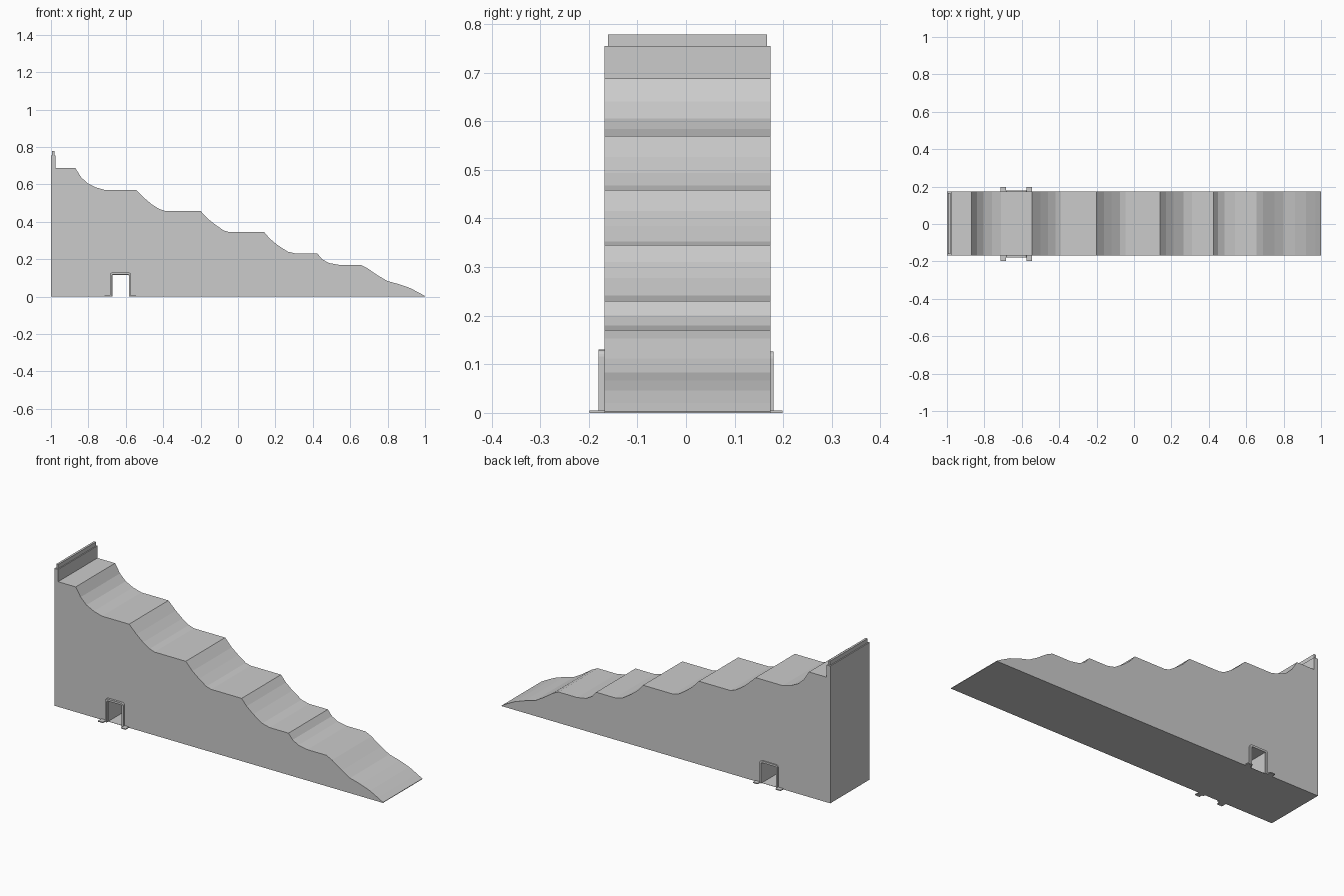
import bpy, bmesh, math

if "Cube" in bpy.data.objects:
    bpy.data.objects.remove(bpy.data.objects["Cube"])

FRONT, BACK = -0.168, 0.174


def prism(name, outline, y0, y1):
    """Extrude an (x, z) outline along y."""
    bm = bmesh.new()
    face = bm.faces.new([bm.verts.new((x, y0, z)) for x, z in outline])
    new = bmesh.ops.extrude_face_region(bm, geom=[face])["geom"]
    bmesh.ops.translate(bm, vec=(0, y1 - y0, 0),
                        verts=[v for v in new if isinstance(v, bmesh.types.BMVert)])
    bmesh.ops.recalc_face_normals(bm, faces=bm.faces)
    mesh = bpy.data.meshes.new(name)
    bm.to_mesh(mesh)
    bm.free()
    obj = bpy.data.objects.new(name, mesh)
    bpy.context.collection.objects.link(obj)
    return obj


def box(name, x0, x1, y0, y1, z0, z1):
    return prism(name, [(x0, z0), (x1, z0), (x1, z1), (x0, z1)], y0, y1)


def arch(x0, x1, top, r):
    """Open path up, over rounded corners and down again."""
    pts = [(x0, 0)]
    for cx, start in ((x0 + r, 180), (x1 - r, 90)):
        for i in range(5):
            a = math.radians(start - 22.5 * i)
            pts.append((cx + r * math.cos(a), top - r + r * math.sin(a)))
    return pts + [(x1, 0)]


# Stepped slope with the back wall at the high end
slope = [(-1, 0), (-1, .755), (-.977, .755), (-.977, .688), (-.87, .688),
         (-.84, .64), (-.805, .606), (-.76, .584), (-.71, .57), (-.545, .57),
         (-.50, .526), (-.46, .493), (-.42, .468), (-.39, .458), (-.2, .458),
         (-.16, .415), (-.12, .384), (-.075, .353), (-.045, .345), (.14, .345),
         (.17, .31), (.21, .277), (.265, .241), (.31, .23), (.425, .23),
         (.45, .2), (.485, .18), (.54, .17), (.655, .17), (.69, .153),
         (.75, .112), (.80, .083), (.86, .067), (.92, .046), (.97, .02),
         (1, .003), (1, 0)]
body = prism("slope_body", slope, FRONT, BACK)

# Tunnel through the body, closed underneath
cutter = box("tunnel_cutter", -.672, -.583, -.3, .3, .001, .118)
cutter.hide_render = True
cutter.hide_set(True)
cut = body.modifiers.new("tunnel", "BOOLEAN")
cut.operation = "DIFFERENCE"
cut.solver = "EXACT"
cut.object = cutter

# Narrow rail on top of the back wall
box("wall_rail", -.994, -.982, -.16, .167, .755, .778)

# Tunnel frames and their feet on both sides
for side, wall, face, foot, top in (("front", FRONT, -.18, -.198, .13),
                                    ("back", BACK, .18, .198, .126)):
    outer = arch(-.684, -.572, top, .014)
    inner = arch(-.673, -.583, top - .011, .004)
    prism(side + "_tunnel_frame", outer + inner[::-1], wall, face)
    for label, x0, x1 in (("left", -.714, -.684), ("right", -.574, -.546)):
        box(f"{side}_{label}_foot", x0, x1, wall, foot, 0, .005)
